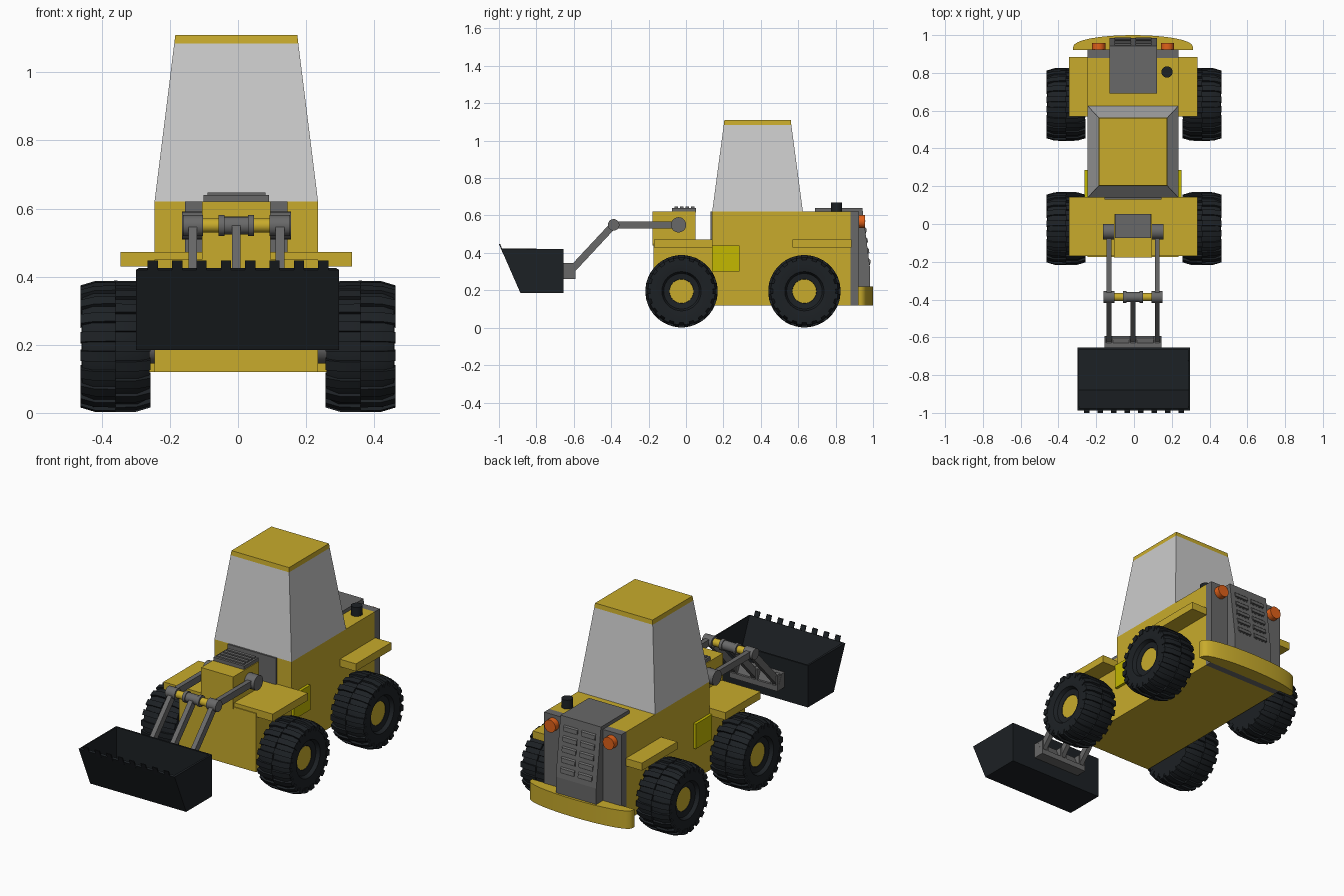
import bpy, bmesh, math
from mathutils import Vector, Matrix

if "Cube" in bpy.data.objects:
    bpy.data.objects.remove(bpy.data.objects["Cube"])

CX = -0.005  # centre line of the body


def mat(name, r, g, b):
    m = bpy.data.materials.new(name)
    m.diffuse_color = (r, g, b, 1)
    m.use_nodes = True
    m.node_tree.nodes["Principled BSDF"].inputs["Base Color"].default_value = m.diffuse_color
    return m


YEL = mat("yellow paint", 0.58, 0.41, 0.025)
STEP = mat("bright yellow", 0.55, 0.48, 0.0)
DARK = mat("dark grey", 0.14, 0.14, 0.14)
SLOT = mat("slot grey", 0.05, 0.05, 0.05)
BLACK = mat("black rubber", 0.012, 0.015, 0.018)
ORANGE = mat("orange lamp", 0.75, 0.12, 0.01)


def finish(name, bm, m=None, smooth=False):
    bmesh.ops.recalc_face_normals(bm, faces=bm.faces)
    me = bpy.data.meshes.new(name)
    bm.to_mesh(me)
    bm.free()
    ob = bpy.data.objects.new(name, me)
    bpy.context.collection.objects.link(ob)
    if m:
        me.materials.append(m)
    if smooth:
        bpy.ops.object.select_all(action='DESELECT')
        ob.select_set(True)
        bpy.context.view_layer.objects.active = ob
        bpy.ops.object.shade_smooth_by_angle(angle=math.radians(35))
    return ob


def extrude_loop(bm, pts, vec):
    f = bm.faces.new([bm.verts.new(p) for p in pts])
    r = bmesh.ops.extrude_face_region(bm, geom=[f], use_keep_orig=True)
    bmesh.ops.translate(bm, vec=vec, verts=[v for v in r['geom'] if isinstance(v, bmesh.types.BMVert)])


def prism(name, x0, x1, yz, m):
    bm = bmesh.new()
    extrude_loop(bm, [(x0, y, z) for y, z in yz], (x1 - x0, 0, 0))
    return finish(name, bm, m)


def box(name, x0, x1, y0, y1, z0, z1, m):
    return prism(name, x0, x1, [(y0, z0), (y1, z0), (y1, z1), (y0, z1)], m)


def cyl(name, a, b, r, m, n=20):
    a, b = Vector(a), Vector(b)
    bm = bmesh.new()
    rot = (b - a).to_track_quat('Z', 'Y').to_matrix().to_4x4()
    bmesh.ops.create_cone(bm, cap_ends=True, segments=n, radius1=r, radius2=r, depth=(b - a).length,
                          matrix=Matrix.Translation((a + b) / 2) @ rot)
    return finish(name, bm, m, True)


def frustum(name, lo, hi, z0, z1, m):
    bm = bmesh.new()
    rings = []
    for (x, y0, y1), z in ((lo, z0), (hi, z1)):
        rings.append([bm.verts.new((CX + sx * x, y, z)) for sx, y in ((-1, y0), (1, y0), (1, y1), (-1, y1))])
    a, b = rings
    bm.faces.new(a)
    bm.faces.new(b)
    for i in range(4):
        bm.faces.new((a[i], a[(i + 1) % 4], b[(i + 1) % 4], b[i]))
    return finish(name, bm, m)


# Body: low front chassis stepping up to the rear engine block
prism("chassis", CX - 0.24, CX + 0.24,
      [(-0.175, 0.12), (0.88, 0.12), (0.88, 0.62), (0.14, 0.62), (0.14, 0.45), (-0.175, 0.45)], YEL)
box("front_hood", CX - 0.1, CX + 0.1, -0.178, 0.05, 0.44, 0.62, YEL)
box("front_fender", CX - 0.34, CX + 0.34, -0.17, 0.142, 0.43, 0.472, YEL)
box("rear_fender", CX - 0.34, CX + 0.34, 0.57, 0.885, 0.43, 0.472, YEL)
box("side_steps", CX - 0.256, CX + 0.256, 0.14, 0.285, 0.3, 0.44, STEP)
box("cab_front_panel", CX - 0.15, CX + 0.15, 0.13, 0.15, 0.472, 0.62, DARK)

# Cab with yellow roof cap
frustum("cab", (0.24, 0.14, 0.625), (0.182, 0.202, 0.563), 0.62, 1.085, None)
frustum("cab_roof", (0.182, 0.202, 0.563), (0.179, 0.205, 0.56), 1.085, 1.11, YEL)

# Hood vent with slots
box("hood_vent", CX - 0.096, CX + 0.096, -0.075, 0.053, 0.615, 0.64, DARK)
for i in range(4):
    y = -0.062 + i * 0.03
    box("hood_vent_slat", CX - 0.085, CX + 0.085, y, y + 0.018, 0.635, 0.647, DARK)

# Rear: grey side panels, radiator cover, louvres, lamps, exhaust
box("rear_panel", CX - 0.24, CX + 0.24, 0.88, 0.925, 0.12, 0.62, DARK)
prism("radiator_cover", CX - 0.126, CX + 0.126,
      [(0.69, 0.6), (0.92, 0.6), (0.92, 0.14), (0.985, 0.14), (0.985, 0.31), (0.943, 0.64), (0.69, 0.64)], DARK)
for row in range(5):
    for s in (-1, 1):
        z = 0.36 + row * 0.056
        y = 0.985 - (z - 0.31) * 0.127
        x = CX + s * 0.055
        prism("louvre", x - 0.043, x + 0.043,
              [(y - 0.01, z - 0.016), (y + 0.009, z - 0.016), (y + 0.006, z + 0.004), (y - 0.01, z + 0.018)], DARK)
        box("louvre_slot", x - 0.043, x + 0.043, y - 0.01, y + 0.004, z - 0.024, z - 0.016, SLOT)
for s in (-1, 1):
    cyl("rear_lamp", (CX + s * 0.182, 0.915, 0.568), (CX + s * 0.182, 0.958, 0.568), 0.035, ORANGE)
cyl("exhaust_stub", (0.175, 0.805, 0.61), (0.175, 0.805, 0.67), 0.03, BLACK)

# Curved rear bumper
bm = bmesh.new()
N = 16
arc = [(CX + 0.318 * math.cos(math.pi * i / N), 0.935 + 0.065 * math.sin(math.pi * i / N) ** 0.9, 0.12)
       for i in range(N + 1)]
extrude_loop(bm, [(CX + 0.318, 0.92, 0.12)] + arc + [(CX - 0.318, 0.92, 0.12)], (0, 0, 0.1))
finish("rear_bumper", bm, YEL, True)


# Wheels: lathed tyre, staggered tread lugs, yellow hub
def tyre(name, loc, turn):
    bm = bmesh.new()
    prof = [(-0.1, 0), (-0.1, 0.165), (-0.065, 0.183), (0.065, 0.183), (0.098, 0.168), (0.1, 0.14),
            (0.095, 0.105), (0.075, 0.095), (0.07, 0.065), (0.06, 0.06), (0.06, 0)]
    vs = [bm.verts.new((x, 0, r)) for x, r in prof]
    es = [bm.edges.new(p) for p in zip(vs, vs[1:])]
    bmesh.ops.spin(bm, geom=vs + es, axis=(1, 0, 0), cent=(0, 0, 0), angle=math.tau, steps=32)
    bmesh.ops.remove_doubles(bm, verts=bm.verts, dist=1e-5)
    n = 20
    for i in range(n * 2):
        s = 1 if i % 2 else -1
        lug = bmesh.new()
        extrude_loop(lug, [(s * x, -0.015, r) for x, r in
                           ((0, 0.17), (0, 0.193), (0.06, 0.192), (0.103, 0.179), (0.103, 0.15))], (0, 0.03, 0))
        lug.transform(Matrix.Rotation(math.pi * i / n, 4, 'X'))
        tmp = bpy.data.meshes.new("lug")
        lug.to_mesh(tmp)
        lug.free()
        bm.from_mesh(tmp)
        bpy.data.meshes.remove(tmp)
    bm.transform(Matrix.Translation(loc) @ Matrix.Rotation(turn, 4, 'Z'))
    finish(name, bm, BLACK, True)


for label, wy in (("front", -0.024), ("rear", 0.633)):
    cyl(label + "_axle", (-0.27, wy, 0.195), (0.27, wy, 0.195), 0.05, DARK)
    for s in (-1, 1):
        tyre(label + "_tyre", (s * 0.36, wy, 0.195), 0 if s > 0 else math.pi)
        cyl(label + "_hub", (s * 0.4, wy, 0.195), (s * 0.428, wy, 0.195), 0.064, YEL, 24)


# Loader arms: straight bars between pivots
def bar(name, x, a, b, w, h, m):
    a, b = Vector(a), Vector(b)
    d = (b - a).normalized()
    n = Vector((-d.y, d.x)) * h / 2
    prism(name, x - w / 2, x + w / 2, [tuple(a + n), tuple(b + n), tuple(b - n), tuple(a - n)], m)


ELBOW, ROOT, TIP = (-0.387, 0.55), (-0.04, 0.55), (-0.62, 0.3)
for s in (-1, 0, 1):
    x = CX + s * 0.128
    bar("lower_arm", x, ELBOW, TIP, 0.026, 0.038, DARK)
    if s:
        bar("upper_arm", x, ROOT, ELBOW, 0.026, 0.038, DARK)
        cyl("arm_root_pivot", (CX + s * 0.095, *ROOT), (CX + s * 0.16, *ROOT), 0.041, DARK)
        cyl("elbow_sleeve", (CX + s * 0.098, *ELBOW), (CX + s * 0.157, *ELBOW), 0.031, DARK)
        cyl("elbow_collar", (CX + s * 0.035, *ELBOW), (CX + s * 0.052, *ELBOW), 0.031, DARK)
cyl("elbow_shaft", (CX - 0.14, *ELBOW), (CX + 0.14, *ELBOW), 0.021, YEL)
cyl("elbow_centre_sleeve", (CX - 0.05, *ELBOW), (CX + 0.05, *ELBOW), 0.026, DARK)

# Coupler behind the bucket
box("bucket_coupler", CX - 0.15, CX + 0.15, -0.655, -0.592, 0.26, 0.29, DARK)
prism("coupler_plate", CX - 0.15, CX + 0.15, [(-0.655, 0.28), (-0.6, 0.28), (-0.63, 0.345), (-0.655, 0.345)], DARK)
for s in (-1, 0, 1):
    for k in (-1, 1):
        x = CX + s * 0.128 + k * 0.017
        box("coupler_lug", x - 0.004, x + 0.004, -0.655, -0.592, 0.26, 0.345, DARK)

# Bucket: open-topped shell with teeth on the front lip
bm = bmesh.new()
prof = [(-0.988, 0.42), (-0.885, 0.185), (-0.655, 0.185), (-0.655, 0.42)]
L, R = [[bm.verts.new((x, y, z)) for y, z in prof] for x in (-0.3, 0.297)]
bm.faces.new(L)
bm.faces.new(R)
for i in range(3):
    bm.faces.new((L[i], L[i + 1], R[i + 1], R[i]))
ob = finish("bucket", bm, BLACK)
mod = ob.modifiers.new("thickness", 'SOLIDIFY')
mod.thickness = 0.01
mod.offset = -1
mod.use_even_offset = True
for i in range(8):
    x = -0.25 + i * 0.0715
    prism("bucket_tooth", x - 0.015, x + 0.015, [(-0.98, 0.4), (-0.974, 0.4), (-0.993, 0.447), (-1.0, 0.447)], BLACK)
